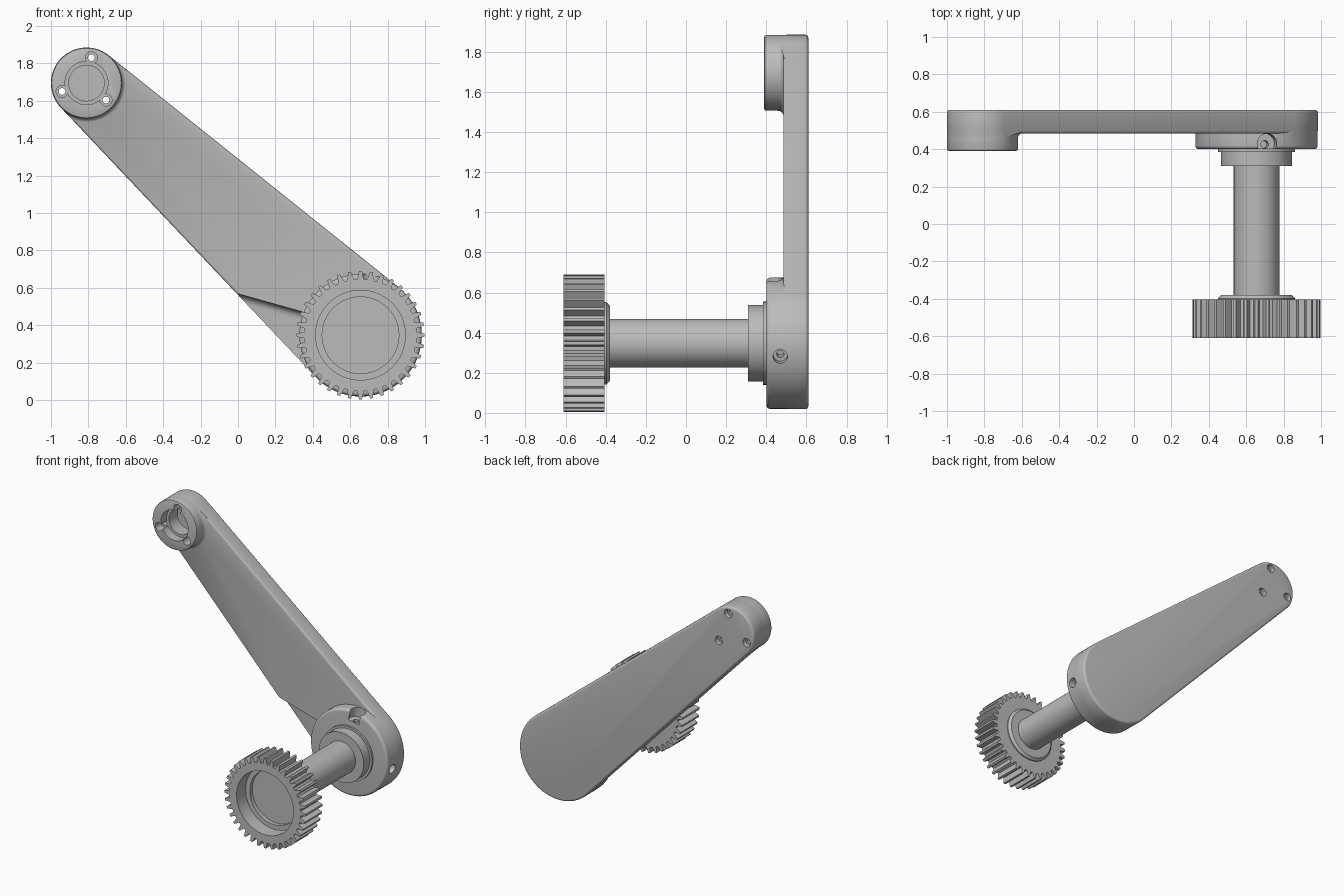
import bpy, bmesh, math
from mathutils import Vector

if "Cube" in bpy.data.objects:
    bpy.data.objects.remove(bpy.data.objects["Cube"])

steel = bpy.data.materials.new("plain grey")
steel.use_nodes = True
GREY = (0.5, 0.5, 0.5, 1)
steel.diffuse_color = GREY
steel.node_tree.nodes["Principled BSDF"].inputs["Base Color"].default_value = GREY

LOW, LOW_R = Vector((0.655, 0.347)), 0.328   # shaft end of the arm (x, z)
TOP, TOP_R = Vector((-0.81, 1.695)), 0.19    # upper end of the arm


def finish(name, bm):
    bmesh.ops.recalc_face_normals(bm, faces=bm.faces)
    mesh = bpy.data.meshes.new(name)
    bm.to_mesh(mesh)
    bm.free()
    mesh.materials.append(steel)
    obj = bpy.data.objects.new(name, mesh)
    bpy.context.collection.objects.link(obj)
    return obj


def prism(name, outline, y0, y1, bevel=0.0, segments=4):
    """Extrude an (x, z) outline along y and round its rims."""
    bm = bmesh.new()
    face = bm.faces.new([bm.verts.new((x, y0, z)) for x, z in outline])
    ext = bmesh.ops.extrude_face_region(bm, geom=[face])
    moved = [v for v in ext["geom"] if isinstance(v, bmesh.types.BMVert)]
    bmesh.ops.translate(bm, verts=moved, vec=(0, y1 - y0, 0))
    if bevel:
        rims = [e for e in bm.edges if abs(e.verts[0].co.y - e.verts[1].co.y) < 1e-5]
        bmesh.ops.bevel(bm, geom=rims, offset=bevel, segments=segments,
                        profile=0.5, affect='EDGES')
    return finish(name, bm)


def lathe(name, centre, profile, steps=64):
    """Turn a (radius, y) profile around a y axis, closed by end caps."""
    bm = bmesh.new()
    rings = []
    for r, y in profile:
        rings.append([bm.verts.new((centre.x + r * math.cos(math.tau * i / steps), y,
                                    centre.y + r * math.sin(math.tau * i / steps)))
                      for i in range(steps)])
    for a, b in zip(rings, rings[1:]):
        for i in range(steps):
            j = (i + 1) % steps
            bm.faces.new((a[i], a[j], b[j], b[i]))
    bm.faces.new(rings[0])
    bm.faces.new(rings[-1])
    return finish(name, bm)


def radial_rod(name, angle, y, radius, start, end):
    """Cylinder pointing outward from the shaft axis."""
    bm = bmesh.new()
    bmesh.ops.create_cone(bm, cap_ends=True, segments=24, radius1=radius,
                          radius2=radius, depth=end - start)
    obj = finish(name, bm)
    mid = (start + end) / 2
    way = Vector((math.cos(angle), 0, math.sin(angle)))
    obj.rotation_euler = way.to_track_quat('Z', 'Y').to_euler()
    obj.location = Vector((LOW.x, y, LOW.y)) + way * mid
    return obj


def combine(obj, other, operation):
    bpy.context.view_layer.update()
    mod = obj.modifiers.new("combine", 'BOOLEAN')
    mod.operation, mod.object, mod.solver = operation, other, 'EXACT'
    bpy.context.view_layer.objects.active = obj
    bpy.ops.object.modifier_apply(modifier=mod.name)
    bpy.data.objects.remove(other)


def arm_outline(shrink=0.0, steps=40):
    """Two circles joined by their outer tangents."""
    d = TOP - LOW
    a = math.atan2(d.y, d.x)
    b = math.acos((LOW_R - TOP_R) / d.length)
    pts = []
    for c, r, t0, t1 in ((LOW, LOW_R, a + b, a + math.tau - b), (TOP, TOP_R, a - b, a + b)):
        for i in range(steps + 1):
            t = t0 + (t1 - t0) * i / steps
            pts.append((c.x + (r - shrink) * math.cos(t), c.y + (r - shrink) * math.sin(t)))
    return pts


def fillet(r, y, size, a0, steps=5):
    """Quarter arc of profile points around (r, y)."""
    return [(r + size * math.cos(a0 + math.pi / 2 * i / steps),
             y + size * math.sin(a0 + math.pi / 2 * i / steps)) for i in range(steps + 1)]


# Arm plate with a shallow relief beside the lower boss
arm = prism("arm", arm_outline(), 0.485, 0.61, 0.016)
relief = prism("relief", [(-0.15, 0.61), (0.6, 0.4), (0.6, -0.2), (-0.4, 0.2)],
               0.38, 0.535, 0.04, 6)
combine(arm, relief, 'DIFFERENCE')

# Lower boss
r = LOW_R - 0.001
rounded = [(p, y) for p, y in fillet(r - 0.02, 0.42, 0.02, -math.pi / 2)]
combine(arm, lathe("lower_boss", LOW, rounded + [(r, 0.59)], 96), 'UNION')

# Upper boss, flared into the plate and trimmed to the arm outline
r = TOP_R - 0.001
flare = [(r + 0.03 - p, y) for p, y in fillet(0, 0.457, 0.03, 0)]
upper = lathe("upper_boss", TOP, [(r - 0.01, 0.39), (r - 0.003, 0.393), (r, 0.4)]
              + flare + [(r + 0.03, 0.59)], 80)
combine(upper, prism("trim", arm_outline(0.001), 0.3, 0.7), 'INTERSECT')
combine(arm, upper, 'UNION')

# Stepped blind bore and three screw holes in the upper boss
combine(arm, lathe("bore", TOP, [(0.115, 0.37), (0.115, 0.46), (0.095, 0.46), (0.095, 0.56)]),
        'DIFFERENCE')
for k in range(3):
    t = math.radians(79 + 120 * k)
    c = TOP + Vector((math.cos(t), math.sin(t))) * 0.138
    combine(arm, lathe("screw_hole", c, [(0.032, 0.37), (0.032, 0.46), (0.018, 0.46),
                                         (0.018, 0.575), (0.032, 0.575), (0.032, 0.65)], 20),
            'DIFFERENCE')

# Set screw holes, one in a rounded notch
TOP_ANGLE, SIDE_ANGLE = math.radians(80), math.radians(-11.5)
for angle, y, radius, start in ((TOP_ANGLE, 0.43, 0.053, 0.25), (TOP_ANGLE, 0.426, 0.02, 0.2),
                                (SIDE_ANGLE, 0.47, 0.036, 0.27), (SIDE_ANGLE, 0.47, 0.018, 0.2)):
    combine(arm, radial_rod("set_screw_hole", angle, y, radius, start, 0.42), 'DIFFERENCE')

# Shaft with hub, collar and flange
shaft = lathe("shaft", LOW, [(0.205, -0.42), (0.205, -0.397), (0.188, -0.38), (0.122, -0.38),
                             (0.122, 0.31), (0.19, 0.31), (0.19, 0.385), (0.207, 0.385),
                             (0.207, 0.41)])

# Gear with tapered teeth and a stepped recess in its front
TEETH = 36
outline = []
for k in range(TEETH):
    for f, rad in ((-0.33, 0.3), (-0.24, 0.318), (-0.13, 0.343),
                   (0.13, 0.343), (0.24, 0.318), (0.33, 0.3)):
        t = math.tau * (k + f) / TEETH
        outline.append((LOW.x + rad * math.cos(t), LOW.y + rad * math.sin(t)))
gear = prism("gear", outline, -0.61, -0.405)
combine(gear, lathe("gear_recess", LOW, [(0.24, -0.65), (0.24, -0.5), (0.205, -0.5),
                                         (0.205, -0.47)]), 'DIFFERENCE')

# Smooth the round surfaces, keep the edges crisp
bpy.ops.object.select_all(action='DESELECT')
for obj in (arm, shaft, gear):
    obj.select_set(True)
bpy.context.view_layer.objects.active = arm
bpy.ops.object.shade_smooth_by_angle(angle=math.radians(28))
